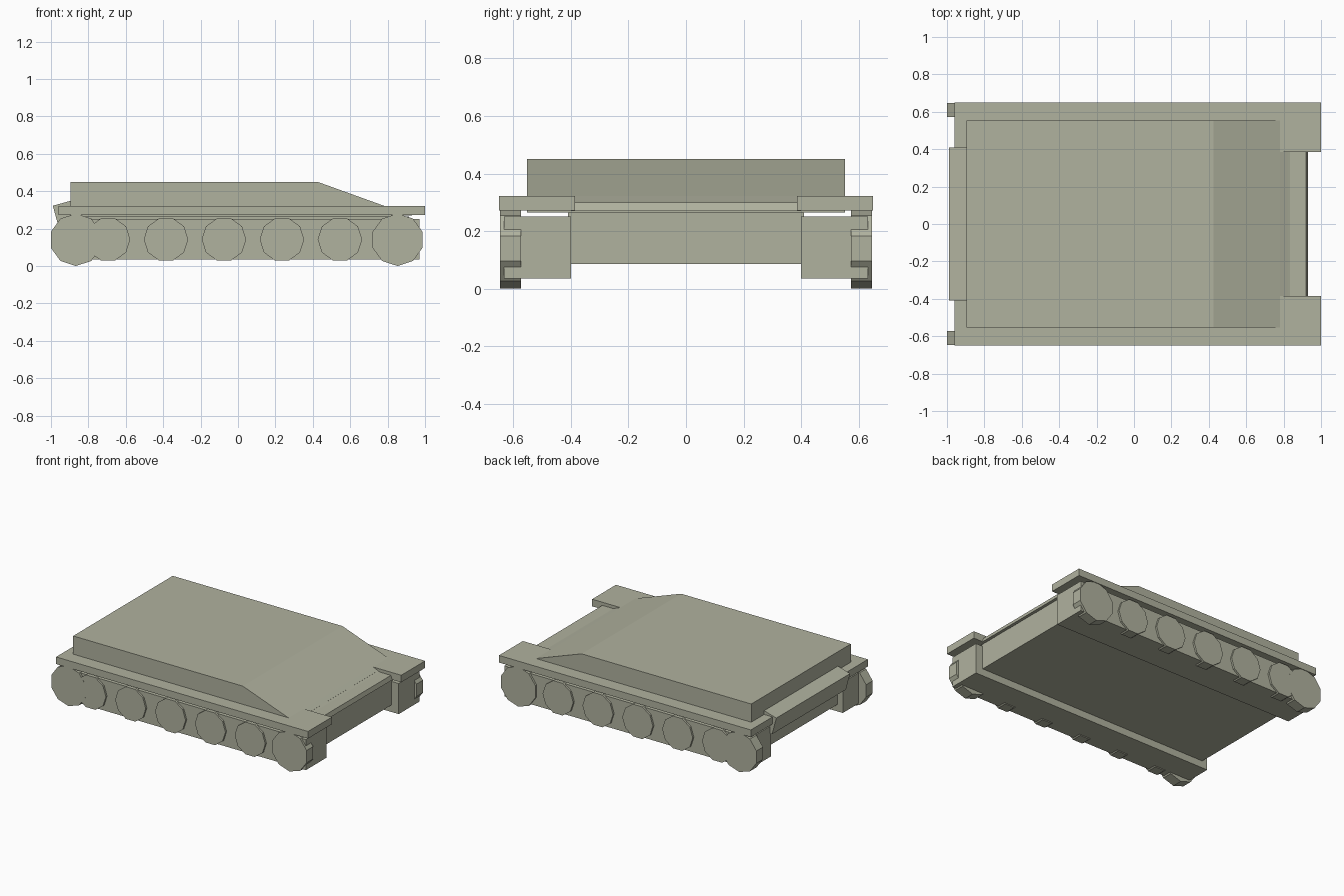
import bpy, bmesh
from math import cos, sin, pi

if "Cube" in bpy.data.objects:
    bpy.data.objects.remove(bpy.data.objects["Cube"])

# olive grey paint
paint = bpy.data.materials.new("olive_grey")
paint.diffuse_color = (0.435, 0.445, 0.345, 1)
paint.use_nodes = True
paint.node_tree.nodes["Principled BSDF"].inputs["Base Color"].default_value = paint.diffuse_color


def prism(name, profile, y0, y1):
    """Extrude an x-z profile from y0 to y1."""
    n = len(profile)
    verts = [(x, y, z) for y in (y0, y1) for x, z in profile]
    faces = [list(range(n)), list(range(2 * n - 1, n - 1, -1))]
    faces += [[i, i + n, (i + 1) % n + n, (i + 1) % n] for i in range(n)]
    mesh = bpy.data.meshes.new(name)
    mesh.from_pydata(verts, [], faces)
    mesh.materials.append(paint)
    obj = bpy.data.objects.new(name, mesh)
    bpy.context.collection.objects.link(obj)
    # consistent outward normals
    bm = bmesh.new()
    bm.from_mesh(mesh)
    bmesh.ops.recalc_face_normals(bm, faces=bm.faces)
    bm.to_mesh(mesh)
    bm.free()
    return obj


def rect(x0, x1, z0, z1):
    return [(x0, z0), (x1, z0), (x1, z1), (x0, z1)]


def disc(x, z, r, n, start):
    return [(x + r * cos(start + 2 * pi * i / n),
             z + r * sin(start + 2 * pi * i / n)) for i in range(n)]


# lower hull tub
prism("lower_hull", rect(-0.90, 0.915, 0.085, 0.265), -0.41, 0.41)

# upper hull with sloped front plate
prism("upper_hull", [(-0.895, 0.265), (-0.895, 0.45), (0.425, 0.45),
                     (0.78, 0.322), (0.82, 0.306), (0.82, 0.265)], -0.553, 0.553)

# flat front deck between the fenders
prism("front_deck", [(0.75, 0.27), (0.93, 0.27), (0.92, 0.30),
                     (0.835, 0.30), (0.75, 0.331)], -0.40, 0.40)

# angled rear box, tapering downwards
prism("rear_box", [(-0.99, 0.322), (-0.89, 0.35), (-0.89, 0.20),
                   (-0.957, 0.20)], -0.41, 0.41)

for s, side in ((-1, "right"), (1, "left")):
    # fender and solid running-gear block
    prism("fender_" + side, rect(-0.96, 1.0, 0.272, 0.322), s * 0.385, s * 0.65)
    prism("track_block_" + side, rect(-0.94, 0.97, 0.035, 0.25), s * 0.40, s * 0.632)

    # end wheels
    for x in (-0.867, 0.853):
        prism("end_wheel_" + side, disc(x, 0.14, 0.14, 10, pi / 2), s * 0.573, s * 0.646)

    # road wheels
    for i in range(5):
        prism("road_wheel_" + side, disc(-0.695 + 0.31 * i, 0.142, 0.119, 10, 0),
              s * 0.573, s * 0.645)
